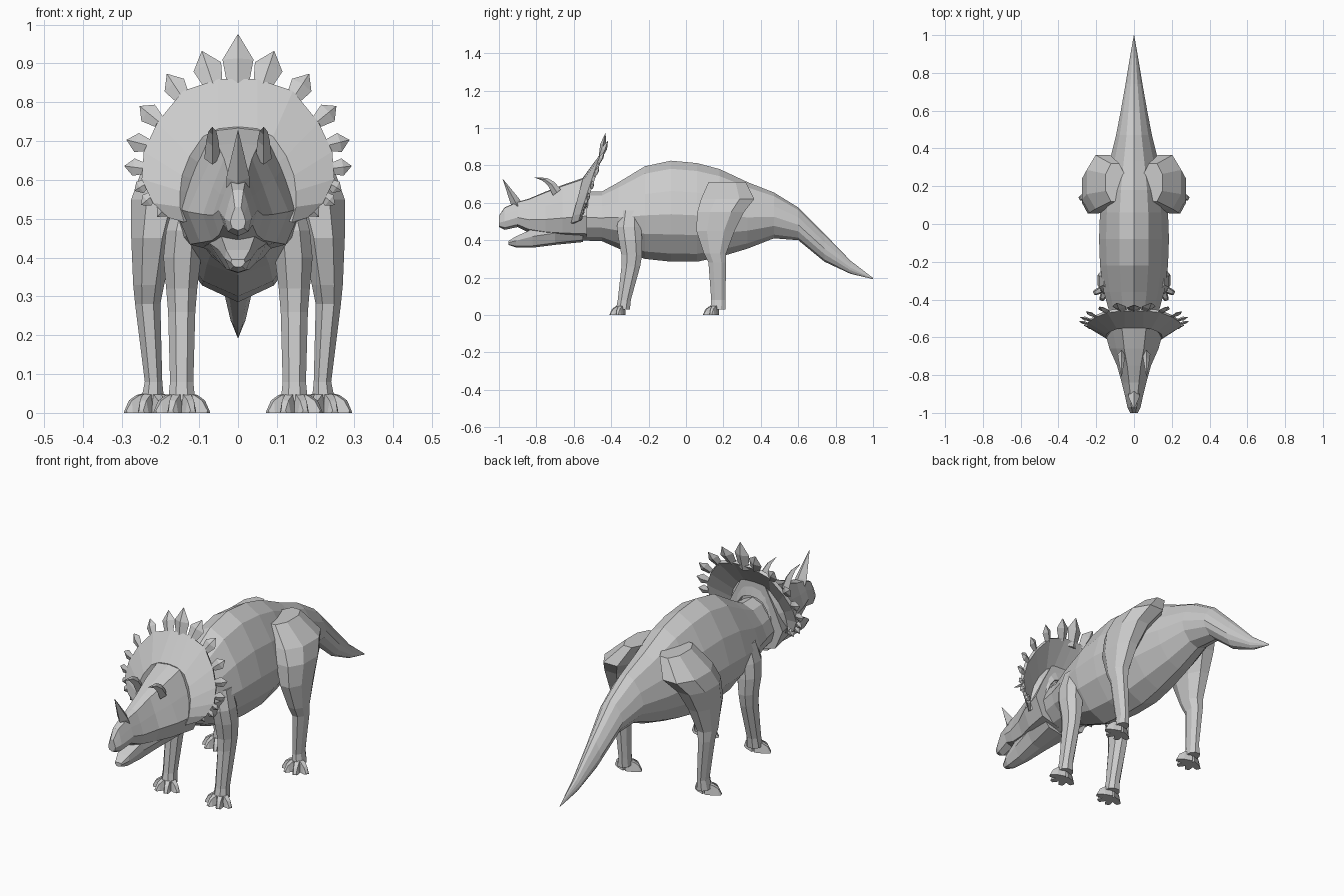
import bpy, bmesh
from math import sin, cos, radians
from mathutils import Vector

if "Cube" in bpy.data.objects:
    bpy.data.objects.remove(bpy.data.objects["Cube"])

GREY = (0.6, 0.6, 0.6, 1)
hide = bpy.data.materials.new("grey hide")
hide.use_nodes = True
hide.diffuse_color = GREY
hide.node_tree.nodes["Principled BSDF"].inputs["Base Color"].default_value = GREY


def loft(name, rings, closed=True):
    """Skin a list of equal-length point rings; flat shaded."""
    bm = bmesh.new()
    vr = [[bm.verts.new(p) for p in r] for r in rings]
    n = len(rings[0])
    for a, b in zip(vr, vr[1:]):
        for i in range(n if closed else n - 1):
            j = (i + 1) % n
            bm.faces.new((a[i], a[j], b[j], b[i]))
    if closed:
        bm.faces.new(vr[0])
        bm.faces.new(vr[-1])
    bmesh.ops.remove_doubles(bm, verts=bm.verts, dist=0.0005)
    bmesh.ops.recalc_face_normals(bm, faces=bm.faces)
    me = bpy.data.meshes.new(name)
    bm.to_mesh(me)
    bm.free()
    me.materials.append(hide)
    ob = bpy.data.objects.new(name, me)
    bpy.context.collection.objects.link(ob)
    return ob


def trunk(name, sections, half):
    """Loft along y; sections are (y, top, bottom, half width)."""
    prof = half + [(-x, z) for x, z in half[-2:0:-1]]
    loft(name, [[(x * w, y, b + z * (t - b)) for x, z in prof]
                for y, t, b, w in sections])


def limb(name, sections, s):
    """Loft upward; sections are (z, x inner, x outer, y front, y back)."""
    rings = []
    for z, x0, x1, y0, y1 in sections:
        cx, cy, rx, ry = (x0 + x1) / 2, (y0 + y1) / 2, (x1 - x0) / 2, (y1 - y0) / 2
        rings.append([(s * (cx + rx * px), cy + ry * py, z) for px, py in OCT])
    loft(name, rings)


def spike(name, base, tip, width, belly=0.5, root=0.6, flat=0.4):
    """Four-sided spike, widest at the belly, ending in a point."""
    base, tip = Vector(base), Vector(tip)
    d = (tip - base).normalized()
    side = d.cross(Vector((0, 1, 0))).normalized()
    nrm = d.cross(side) * flat
    rings = []
    for t, w in ((-0.15, root), (belly, 1), (1, 0.02)):
        c, r = base + (tip - base) * t, width * w / 2
        rings.append([c + side * r, c + nrm * r, c - side * r, c - nrm * r])
    loft(name, rings)


OCT = [(1, .45), (.45, 1), (-.45, 1), (-1, .45), (-1, -.45), (-.45, -1), (.45, -1), (1, -.45)]

# Body, neck and tail
trunk("body_and_tail", [
    (-.62, .66, .40, .10), (-.45, .66, .395, .135), (-.36, .71, .355, .16),
    (-.22, .795, .30, .18), (-.08, .825, .285, .185), (.06, .812, .285, .18),
    (.18, .78, .31, .165), (.33, .71, .355, .13), (.47, .655, .41, .095),
    (.60, .575, .40, .07), (.74, .435, .285, .045), (.88, .29, .22, .022),
    (1, .198, .192, .001)],
    [(0, 1), (.42, .92), (.8, .7), (1, .47), (.88, .27), (.5, .08), (0, 0)])

# Head and lower jaw
trunk("head", [
    (-1, .53, .47, .02), (-.97, .575, .455, .035), (-.90, .605, .47, .05),
    (-.84, .622, .44, .065), (-.75, .66, .42, .09), (-.66, .695, .41, .13),
    (-.53, .74, .40, .165)],
    [(0, 1), (.4, .98), (.72, .68), (1, .38), (.75, .1), (0, 0)])
trunk("lower_jaw", [
    (-.95, .395, .375, .018), (-.91, .42, .362, .034), (-.82, .46, .36, .05),
    (-.70, .48, .375, .075), (-.55, .5, .39, .11)],
    [(0, 1), (.9, 1), (1, .6), (.6, .1), (0, 0)])


def rim_y(z):
    return -.57 + (z - .5) * .33


# Neck frill: a sloping collar between head and rim
rim = [(0, .855), (.05, .855), (.14, .825), (.205, .745), (.24, .67),
       (.245, .6), (.215, .54), (.175, .505)]
inner = [(0, .735), (.05, .73), (.09, .71), (.125, .66), (.145, .61),
         (.15, .57), (.15, .53), (.14, .49)]


def across(half):
    return [(-x, z) for x, z in half[:0:-1]] + half


outer_ring = [(x, rim_y(z), z) for x, z in across(rim)]
inner_ring = [(x, -.605 + (z - .5) * .27, z) for x, z in across(inner)]
neck_ring = [(x * .6, -.53, .56 + (z - .56) * .6) for x, z in across(inner)]
frill = loft("frill", [outer_ring, inner_ring, neck_ring], closed=False)
mod = frill.modifiers.new("thickness", "SOLIDIFY")
mod.thickness = 0.016
mod.offset = 0

# Frill spikes: base x, z, tip x, z, width
SPIKES = [(.065, .85, .093, .932, .075), (.145, .815, .183, .873, .06),
          (.21, .755, .253, .79, .055), (.235, .69, .287, .703, .05),
          (.245, .63, .293, .636, .045), (.238, .59, .267, .572, .035),
          (.22, .56, .25, .535, .035), (.185, .53, .208, .505, .035)]
spike("frill_spike_top", (0, rim_y(.845), .845), (0, -.43, .975), .08)

# Nose horn
spike("nose_horn", (0, -.91, .6), (0, -.98, .728), .06, 0.05, 1, 0.9)

FRONT_LEG = [(.03, .11, .18, -.375, -.30), (.08, .115, .175, -.365, -.295),
             (.26, .11, .18, -.345, -.245), (.32, .105, .185, -.345, -.235),
             (.40, .095, .192, -.36, -.235), (.47, .09, .185, -.37, -.24),
             (.56, .08, .16, -.35, -.25)]
HIND_LEG = [(.03, .19, .25, .13, .21), (.08, .195, .24, .135, .21),
            (.28, .2, .265, .12, .215), (.33, .19, .27, .095, .215),
            (.45, .165, .275, .055, .26), (.55, .13, .275, .06, .31),
            (.62, .08, .25, .08, .365), (.71, .05, .15, .12, .32)]

for side, s in (("left", 1), ("right", -1)):
    for i, (bx, bz, tx, tz, w) in enumerate(SPIKES):
        spike(f"{side}_frill_spike_{i + 1}", (s * bx, rim_y(bz), bz),
              (s * tx, rim_y(tz) + .01, tz), w)

    # Brow horn curving forward
    rings = []
    for y, z, r in ((-.69, .655, .026), (-.72, .70, .02), (-.755, .725, .013), (-.81, .736, .001)):
        rings.append([(s * .066 + r * .8 * cos(a), y + r * sin(a) * .8, z + r * sin(a) * .6)
                      for a in (0, 1.57, 3.14, 4.71)])
    loft(f"{side}_brow_horn", rings)

    # Legs, each with four fanned toes
    limb(f"{side}_front_leg", FRONT_LEG, s)
    limb(f"{side}_hind_leg", HIND_LEG, s)
    for leg, cx, cy in (("front", .145, -.335), ("hind", .221, .165)):
        for i, ang in enumerate((-65, -22, 22, 65)):
            a = radians(ang)
            d = Vector((s * sin(a), -cos(a), 0))
            p = Vector((d.y, -d.x, 0))
            c = Vector((s * cx, cy, 0))
            rings = []
            for dist, w, h in ((.0, .014, .055), (.04, .018, .046), (.062, .015, .032), (.076, .01, .006)):
                o = c + d * dist
                rings.append([o + p * w, o + p * w * .6 + Vector((0, 0, h)),
                              o - p * w * .6 + Vector((0, 0, h)), o - p * w])
            loft(f"{side}_{leg}_toe_{i + 1}", rings)
